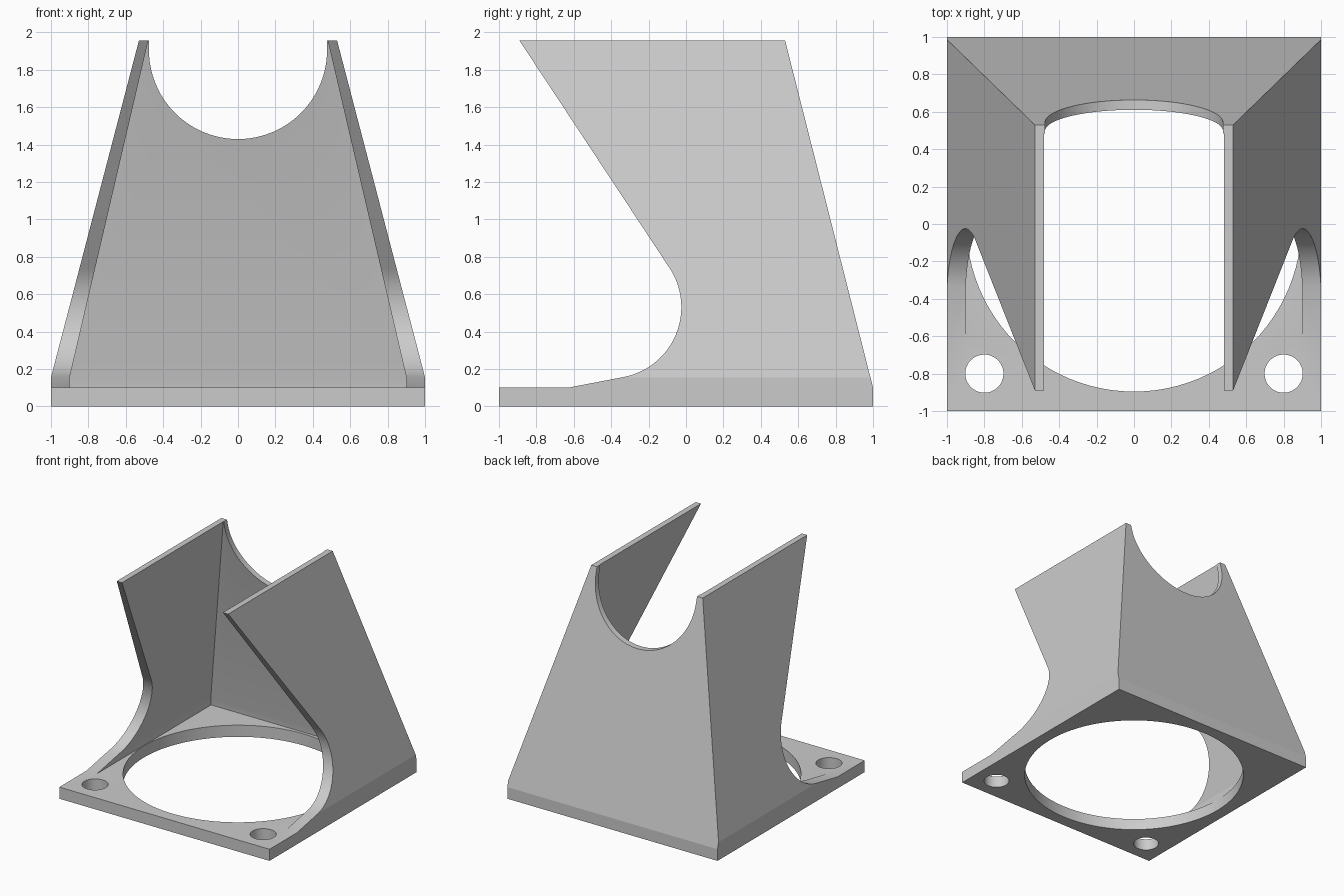
import bpy, bmesh
from math import cos, sin, radians, pi

default = bpy.data.objects.get("Cube")
if default:
    bpy.data.objects.remove(default, do_unlink=True)

grey = bpy.data.materials.new("light grey plastic")
grey.use_nodes = True
colour = (0.6, 0.6, 0.6, 1)
grey.diffuse_color = colour
grey.node_tree.nodes["Principled BSDF"].inputs["Base Color"].default_value = colour


def loft(name, rings):
    """Closed solid through a stack of vertex rings."""
    bm = bmesh.new()
    loops = [[bm.verts.new(p) for p in ring] for ring in rings]
    n = len(loops[0])
    bm.faces.new(loops[0][::-1])
    bm.faces.new(loops[-1])
    for a, b in zip(loops, loops[1:]):
        for i in range(n):
            j = (i + 1) % n
            bm.faces.new((a[i], a[j], b[j], b[i]))
    bmesh.ops.recalc_face_normals(bm, faces=bm.faces)
    mesh = bpy.data.meshes.new(name)
    bm.to_mesh(mesh)
    bm.free()
    mesh.materials.append(grey)
    obj = bpy.data.objects.new(name, mesh)
    bpy.context.collection.objects.link(obj)
    return obj


def rect(z, half_x, back, front):
    return [(-half_x, front, z), (half_x, front, z), (half_x, back, z), (-half_x, back, z)]


def arc(cx, cy, r, start, end, steps):
    angles = [radians(start + (end - start) * i / steps) for i in range(steps + 1)]
    return [(cx + r * cos(a), cy + r * sin(a)) for a in angles]


def cylinder(name, x, y, r, z0, z1, steps):
    outline = arc(x, y, r, 0, 360, steps)[:-1]
    return loft(name, [[(px, py, z) for px, py in outline] for z in (z0, z1)])


# Outer body: square foot tapering inwards at the sides and the back
hood = loft("tapered_hood_with_base", [
    rect(0, 1, 1, -1),
    rect(0.1, 1, 1, -1),
    rect(0.155, 1, 0.986, -1),
    rect(1.955, 0.53, 0.53, -1),
])

# Inner space, open to the front and the top
inside = loft("inside_cutter", [
    rect(0.1, 0.9, 0.92, -1.3),
    rect(0.155, 0.9, 0.915, -1.3),
    rect(1.955, 0.48, 0.485, -1.3),
    rect(2.2, 0.423, 0.425, -1.3),
])

# Side profile: slanted front edge, round throat and ramp down to the plate
profile = [(-1.3, 2.5), (-1.249, 2.5), (-0.89, 1.955)]
profile += arc(-0.405, 0.53, 0.38, 33.4, -79, 32)
profile += [(-0.63, 0.1), (-1.3, 0.1)]
front = loft("front_profile_cutter", [[(x, y, z) for y, z in profile] for x in (-1.3, 1.3)])

# Round notch in the top of the back wall
notch_outline = [(0.476, 2.3), (-0.476, 2.3)] + arc(0, 1.905, 0.476, 180, 360, 48)
notch = loft("back_notch_cutter", [[(x, y, z) for x, z in notch_outline] for y in (0.1, 1.2)])

# Large opening and two screw holes in the base plate
cutters = [front, inside, notch, cylinder("base_opening_cutter", 0, 0, 0.896, -0.1, 0.13, 96)]
for side in (-1, 1):
    cutters.append(cylinder("screw_hole_cutter", side * 0.8, -0.8, 0.102, -0.1, 0.13, 40))

bpy.ops.object.select_all(action="DESELECT")
hood.select_set(True)
bpy.context.view_layer.objects.active = hood
for cutter in cutters:
    cutter.hide_render = True
    mod = hood.modifiers.new(cutter.name, "BOOLEAN")
    mod.operation = "DIFFERENCE"
    mod.solver = "EXACT"
    mod.object = cutter
    bpy.ops.object.modifier_apply(modifier=mod.name)
    bpy.data.objects.remove(cutter, do_unlink=True)

bpy.ops.object.shade_smooth_by_angle(angle=radians(12))
